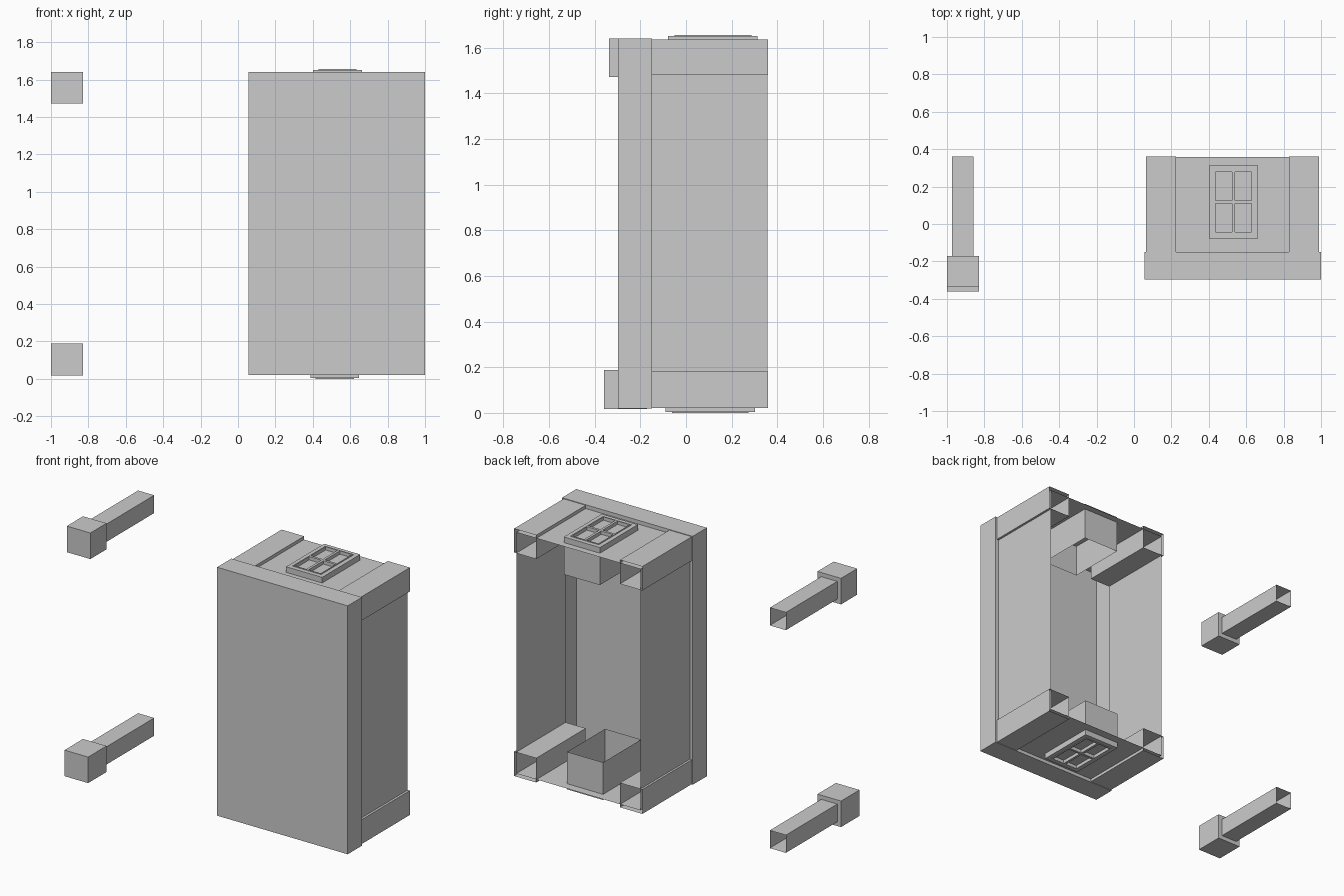
import bpy, bmesh

if "Cube" in bpy.data.objects:
    bpy.data.objects.remove(bpy.data.objects["Cube"])

# face corner indices; corner index = 4*x + 2*y + z
FACES = {'-x': (0, 1, 3, 2), '+x': (4, 6, 7, 5), '-y': (0, 4, 5, 1),
         '+y': (2, 3, 7, 6), '-z': (0, 2, 6, 4), '+z': (1, 5, 7, 3)}


def add_box(bm, x, y, z, skip=()):
    """Box from ranges, leaving out the named sides."""
    z = sorted(z)
    v = [bm.verts.new((a, b, c)) for a in x for b in y for c in z]
    for key, idx in FACES.items():
        if key not in skip:
            bm.faces.new([v[i] for i in idx])


def add_ring(bm, outer, inner, to3d):
    """Flat rectangular ring; rectangles are (u0, u1, v0, v1)."""
    def loop(r):
        return [bm.verts.new(to3d(u, w)) for u, w in
                ((r[0], r[2]), (r[1], r[2]), (r[1], r[3]), (r[0], r[3]))]
    o, i = loop(outer), loop(inner)
    for k in range(4):
        n = (k + 1) % 4
        bm.faces.new((o[k], o[n], i[n], i[k]))


def finish(bm, name):
    bmesh.ops.remove_doubles(bm, verts=bm.verts, dist=1e-5)
    mesh = bpy.data.meshes.new(name)
    bm.to_mesh(mesh)
    bm.free()
    obj = bpy.data.objects.new(name, mesh)
    bpy.context.collection.objects.link(obj)
    return obj


def box(name, x, y, z, skip=()):
    bm = bmesh.new()
    add_box(bm, x, y, z, skip)
    return finish(bm, name)


BACK, SEAM = 0.36, -0.15

# cap: shallow tray open to the back, with a narrow rim
bm = bmesh.new()
add_box(bm, (0.057, 1.0), (-0.297, SEAM), (0.019, 1.64), ('+y',))
add_ring(bm, (0.057, 1.0, 0.019, 1.64), (0.077, 0.974, 0.041, 1.615),
         lambda u, w: (u, SEAM, w))
finish(bm, "cap")

# recessed wall panels: a tube open at both ends
box("walls", (0.077, 0.974), (SEAM, BACK - 0.002), (0.041, 1.615), ('-y', '+y'))

# hollow corner pillars
for side, xr in (("left", (0.063, 0.225)), ("right", (0.829, 0.989))):
    for level, zr in (("lower", (0.022, 0.181)), ("upper", (1.48, 1.636))):
        box(f"{side}_{level}_pillar", xr, (SEAM, BACK), zr, ('-y', '+y'))


# windows: sleeve through the wall, frame face, recessed pane, glazing bars
def window(level, cx, cy, face, out):
    hx, hy, ix, iy = 0.13, 0.196, 0.102, 0.168
    pane, bar_top, end = face - 0.018 * out, face + 0.004 * out, face - 0.245 * out
    outer = (cx - hx, cx + hx, cy - hy, cy + hy)
    inner = (cx - ix, cx + ix, cy - iy, cy + iy)
    bm = bmesh.new()
    add_box(bm, outer[:2], outer[2:], (end, face), ('-z', '+z'))
    add_ring(bm, outer, inner, lambda u, w: (u, w, face))
    add_box(bm, inner[:2], inner[2:], (pane, face),
            ('+z' if out > 0 else '-z',))
    finish(bm, f"{level}_window_frame")

    bm = bmesh.new()
    t, b = 0.007, 0.008
    zr = (pane, bar_top)
    for s in (-1, 1):
        e = sorted((cx + s * ix, cx + s * (ix - t)))
        add_box(bm, e, inner[2:], zr)
        e = sorted((cy + s * iy, cy + s * (iy - t)))
        add_box(bm, inner[:2], e, zr)
    add_box(bm, (cx - b, cx + b), inner[2:], zr)
    add_box(bm, inner[:2], (cy - b, cy + b), zr)
    finish(bm, f"{level}_window_bars")


window("upper", 0.532, 0.118, 1.652, 1)
window("lower", 0.517, 0.106, 0.004, -1)


# detached posts: square block with a hollow shaft behind it
def post(level, cz, front):
    cx, h, s = -0.915, 0.085, 0.058
    bm = bmesh.new()
    add_box(bm, (cx - h, cx + h), (front, -0.17), (cz - h, cz + h), ('+y',))
    add_ring(bm, (cx - h, cx + h, cz - h, cz + h), (cx - s, cx + s, cz - s, cz + s),
             lambda u, w: (u, -0.17, w))
    add_box(bm, (cx - s, cx + s), (-0.17, BACK), (cz - s, cz + s), ('-y', '+y'))
    finish(bm, f"{level}_post")


post("upper", 1.556, -0.337)
post("lower", 0.103, -0.36)
